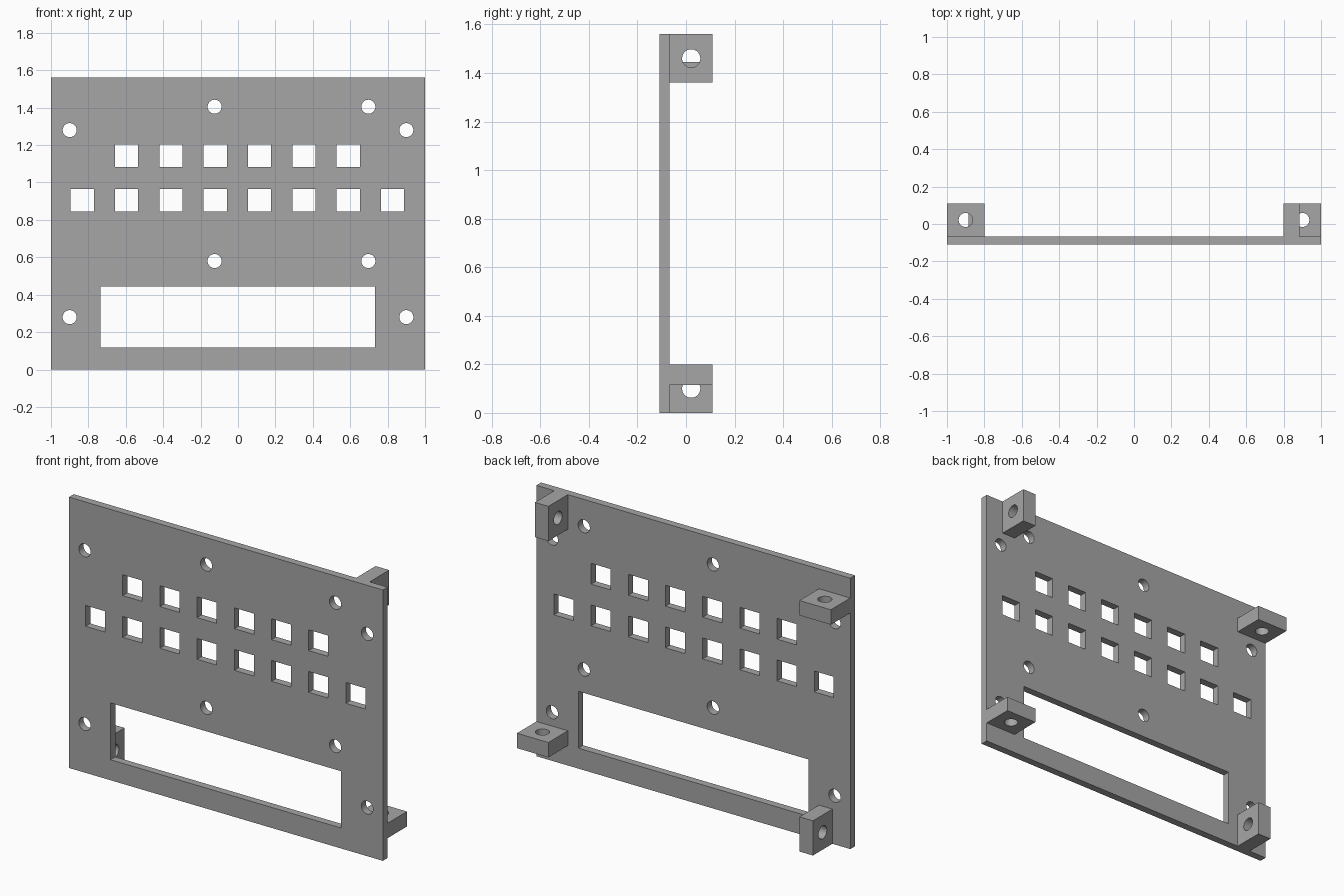
import bpy, bmesh, math
from mathutils import Matrix, Vector

cube = bpy.data.objects.get("Cube")
if cube:
    bpy.data.objects.remove(cube, do_unlink=True)

grey = bpy.data.materials.new("plain grey")
grey.use_nodes = True
COLOUR = (0.38, 0.38, 0.38, 1)
grey.diffuse_color = COLOUR
grey.node_tree.nodes["Principled BSDF"].inputs["Base Color"].default_value = COLOUR

HEIGHT = 1.56
FRONT, REAR, BACK = -0.11, -0.067, 0.11    # plate front, plate rear, lug end
RADIUS = 0.0375


def add_box(bm, low, high):
    low, high = Vector(low), Vector(high)
    size = Matrix.Diagonal((*(high - low), 1))
    bmesh.ops.create_cube(bm, size=1, matrix=Matrix.Translation((low + high) / 2) @ size)


def add_rod(bm, centre, axis, depth=0.3):
    turn = Vector(axis).to_track_quat("Z", "Y").to_matrix().to_4x4()
    bmesh.ops.create_cone(bm, cap_ends=True, segments=40, radius1=RADIUS, radius2=RADIUS,
                          depth=depth, matrix=Matrix.Translation(centre) @ turn)


def make_object(name, bm):
    mesh = bpy.data.meshes.new(name)
    bm.to_mesh(mesh)
    bm.free()
    mesh.materials.append(grey)
    obj = bpy.data.objects.new(name, mesh)
    bpy.context.collection.objects.link(obj)
    return obj


def cut(obj, cutter):
    cutter.hide_render = True
    mod = obj.modifiers.new("openings", "BOOLEAN")
    mod.operation, mod.solver, mod.object = "DIFFERENCE", "EXACT", cutter
    bpy.ops.object.select_all(action="DESELECT")
    bpy.context.view_layer.objects.active = obj
    obj.select_set(True)
    bpy.ops.object.modifier_apply(modifier=mod.name)
    bpy.data.objects.remove(cutter, do_unlink=True)
    bpy.ops.object.shade_smooth_by_angle(angle=math.radians(30))


# Front panel
bm = bmesh.new()
add_box(bm, (-1, FRONT, 0), (1, REAR, HEIGHT))
panel = make_object("front_panel", bm)

# Panel openings: display window, two rows of key holes, screw holes
bm = bmesh.new()
add_box(bm, (-0.735, -0.2, 0.118), (0.733, 0, 0.445))
for count, z in ((6, 1.144), (8, 0.904)):
    for i in range(count):
        x = (i - (count - 1) / 2) * 0.237 - 0.003
        add_box(bm, (x - 0.062, -0.2, z - 0.06), (x + 0.062, 0, z + 0.06))
for columns, rows in (((-0.9, 0.9), (0.28, 1.28)), ((-0.125, 0.697), (0.58, 1.405))):
    for x in columns:
        for z in rows:
            add_rod(bm, (x, FRONT, z), (0, 1, 0))
cut(panel, make_object("panel_cutter", bm))

# Corner lugs: alternately upright and flat, each set to the inner side of its corner
LUG, THICK = 0.2, 0.114
for level, top in (("lower", False), ("upper", True)):
    for side, sx in (("left", 1), ("right", -1)):
        upright = top == (sx > 0)
        x_outer = 1 - (THICK if upright else 0)
        z_outer = 0 if upright else THICK
        xs = sorted((sx * (1 - LUG), sx * x_outer))
        zs = sorted(HEIGHT - z if top else z for z in (z_outer, LUG))
        bm = bmesh.new()
        add_box(bm, (xs[0], REAR, zs[0]), (xs[1], BACK, zs[1]))
        lug = make_object(f"{level}_{side}_lug", bm)
        bm = bmesh.new()
        centre = (sx * 0.9, (REAR + BACK) / 2, HEIGHT - 0.1 if top else 0.1)
        add_rod(bm, centre, (1, 0, 0) if upright else (0, 0, 1), depth=0.5)
        cut(lug, make_object("lug_cutter", bm))
